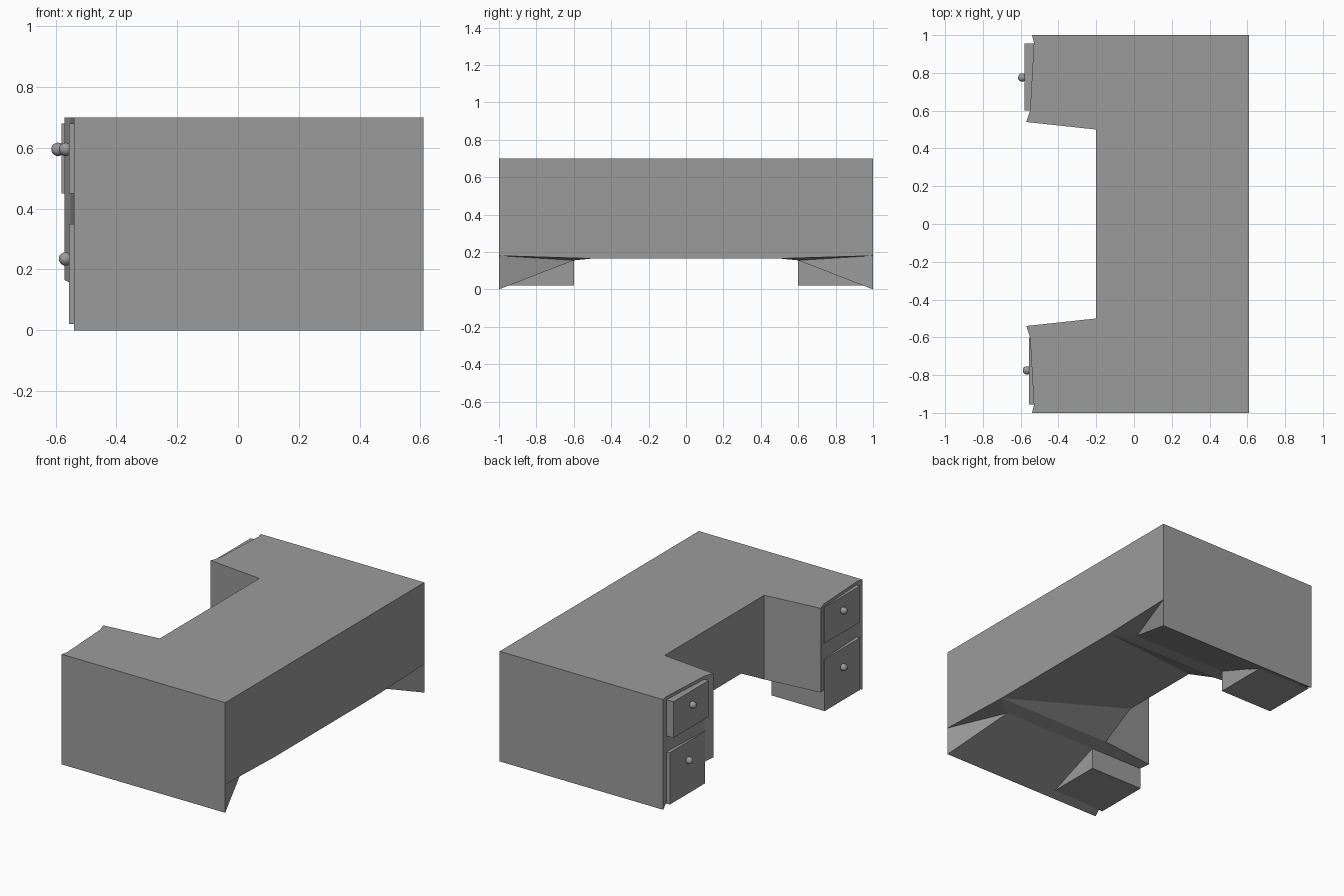
import bpy, bmesh, math
from mathutils import Matrix

cube = bpy.data.objects.get("Cube")
if cube:
    bpy.data.objects.remove(cube, do_unlink=True)

GREY = 0.33
mat = bpy.data.materials.new("plain grey")
mat.use_nodes = True
mat.diffuse_color = (GREY, GREY, GREY, 1)
bsdf = next(n for n in mat.node_tree.nodes if n.type == 'BSDF_PRINCIPLED')
bsdf.inputs["Base Color"].default_value = (GREY, GREY, GREY, 1)


def finish(name, bm):
    bmesh.ops.recalc_face_normals(bm, faces=bm.faces[:])
    mesh = bpy.data.meshes.new(name)
    bm.to_mesh(mesh)
    bm.free()
    mesh.materials.append(mat)
    obj = bpy.data.objects.new(name, mesh)
    bpy.context.collection.objects.link(obj)
    return obj


def box(name, low, high):
    bm = bmesh.new()
    size = [b - a for a, b in zip(low, high)]
    centre = [(a + b) / 2 for a, b in zip(low, high)]
    bmesh.ops.create_cube(bm, size=1, matrix=Matrix.Translation(centre) @ Matrix.Diagonal((*size, 1)))
    return finish(name, bm)


def knob(name, x, y, z):
    bm = bmesh.new()
    bmesh.ops.create_uvsphere(bm, u_segments=20, v_segments=12, radius=0.022,
                              matrix=Matrix.Translation((x, y, z)))
    obj = finish(name, bm)
    obj.data.shade_smooth()


# Desk body: half outline with the height of its lower edge, mirrored in y
HEIGHT = 0.7
outline = [(0.61, 1, 0), (-0.54, 1, 0), (-0.53, 0.96, 0.02), (-0.55, 0.6, 0.155),
           (-0.57, 0.54, 0.165), (-0.2, 0.5, 0.165), (-0.2, 0.27, 0.29),
           (-0.2, 0, 0.29), (0.61, 0, 0.165), (0.61, 0.5, 0.165)]
bm = bmesh.new()
low = [bm.verts.new(p) for p in outline]
top = [bm.verts.new((x, y, HEIGHT)) for x, y, z in outline]
heel = bm.verts.new((0.48, 0.6, 0.155))
corner = bm.verts.new((0.61, 1, 0.18))
bm.faces.new(top)
# end panel, drawer side and kneehole walls
bm.faces.new((low[0], corner, top[0], top[1], low[1]))
for i in [1, 2, 3, 4, 5, 6]:
    bm.faces.new((low[i], low[i + 1], top[i + 1], top[i]))
# long outer panel
bm.faces.new((low[8], low[9], top[9], top[8]))
bm.faces.new((low[9], corner, top[0], top[9]))
# folded underside
bm.faces.new((corner, low[0], heel))
bm.faces.new((corner, heel, low[9]))
bm.faces.new((low[0], low[1], low[2], low[3], heel))
bm.faces.new((heel, low[3], low[4], low[5]))
bm.faces.new((heel, low[5], low[9]))
bm.faces.new((low[5], low[6], low[9]))
bm.faces.new((low[6], low[7], low[8], low[9]))
body = finish("desk_body", bm)
# normals must point outward on the open half
if next(p for p in body.data.polygons if len(p.vertices) == len(outline)).normal.z < 0:
    body.data.flip_normals()
mirror = body.modifiers.new("mirror", 'MIRROR')
mirror.use_axis = (False, True, False)

# Drawers and knobs in both pedestals
for side, sign, upper_front in (("left", 1, -0.58), ("right", -1, -0.555)):
    for level, front, z0, z1, knob_z in (("upper", upper_front, 0.45, 0.68, 0.595),
                                         ("lower", -0.555, 0.02, 0.35, 0.235)):
        ya, yb = sorted((sign * 0.6, sign * 0.955))
        box(f"{level}_drawer_{side}", (front, ya, z0), (-0.18, yb, z1))
        knob(f"{level}_knob_{side}", front - 0.012, sign * 0.775, knob_z)
